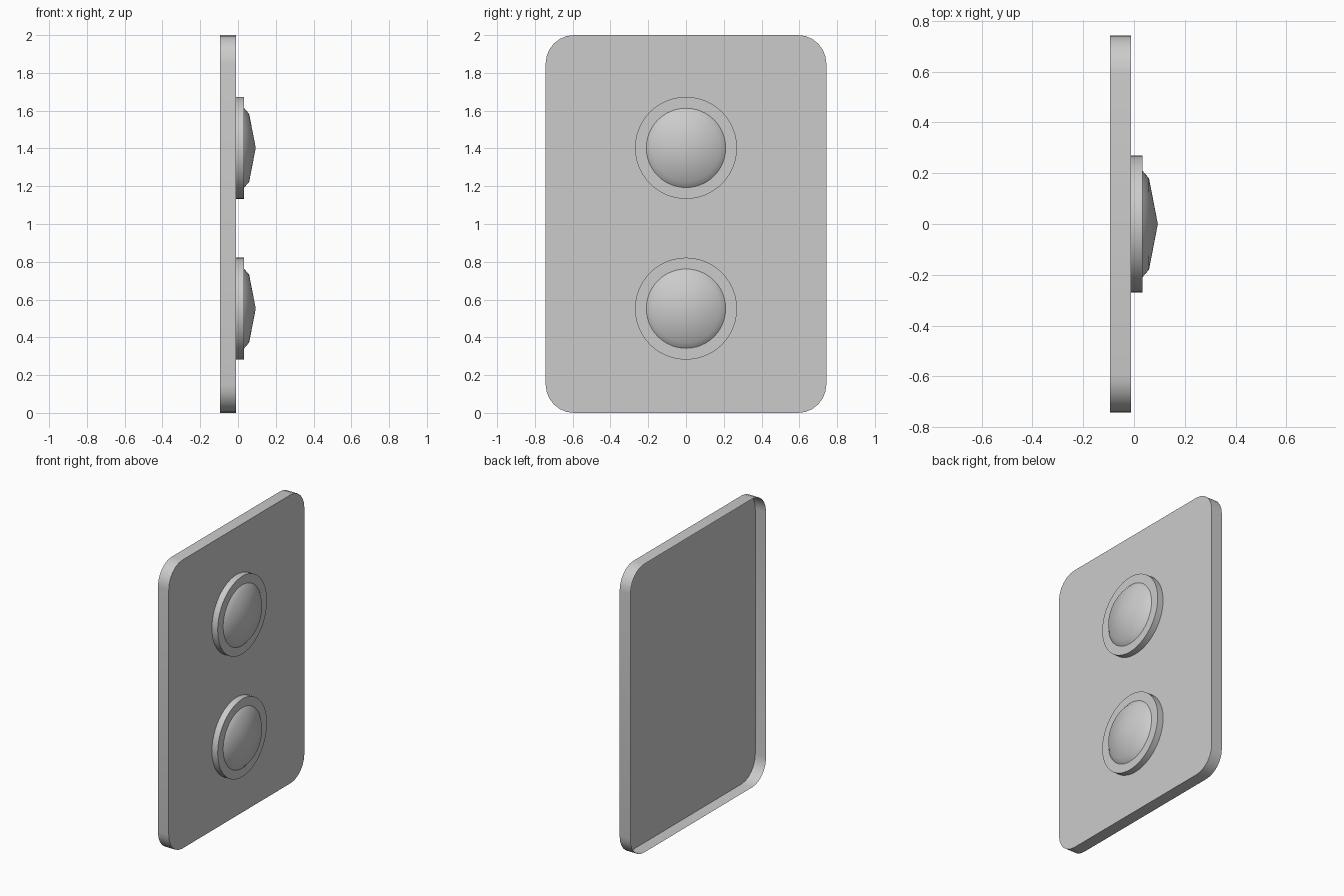
import bpy, bmesh
from math import sin, cos, pi, radians

if "Cube" in bpy.data.objects:
    bpy.data.objects.remove(bpy.data.objects["Cube"])


def finish(name, bm):
    """Turn a bmesh into a smooth-shaded object with sharp hard edges."""
    mesh = bpy.data.meshes.new(name)
    bm.to_mesh(mesh)
    bm.free()
    obj = bpy.data.objects.new(name, mesh)
    bpy.context.collection.objects.link(obj)
    bpy.ops.object.select_all(action='DESELECT')
    obj.select_set(True)
    bpy.context.view_layer.objects.active = obj
    bpy.ops.object.shade_smooth_by_angle(angle=radians(36))
    return obj


def lathe(name, profile, z, steps=48):
    """Spin (x, radius) points about the x axis at height z."""
    bm = bmesh.new()
    rings = []
    for x, r in profile:
        if r == 0:
            rings.append([bm.verts.new((x, 0, z))] * steps)
        else:
            rings.append([bm.verts.new((x, r * cos(2 * pi * i / steps),
                                        z + r * sin(2 * pi * i / steps)))
                          for i in range(steps)])
    for a, b in zip(rings, rings[1:]):
        for i in range(steps):
            j = (i + 1) % steps
            quad = [a[i], a[j], b[j], b[i]]
            bm.faces.new(list(dict.fromkeys(quad)))
    return finish(name, bm)


# Backplate: rounded front panel with a rim, open at the back
HALF_W, HEIGHT, RADIUS, SEGS = 0.743, 2.0, 0.15, 6
X_BACK, X_FRONT = -0.094, -0.011
outline = []
corners = [(1, 1), (-1, 1), (-1, -1), (1, -1)]
for k, (sy, sz) in enumerate(corners):
    for i in range(SEGS + 1):
        a = pi / 2 * (k + i / SEGS)
        outline.append((sy * (HALF_W - RADIUS) + RADIUS * cos(a),
                        HEIGHT / 2 + sz * (HEIGHT / 2 - RADIUS) + RADIUS * sin(a)))
bm = bmesh.new()
front = [bm.verts.new((X_FRONT, y, z)) for y, z in outline]
back = [bm.verts.new((X_BACK, y, z)) for y, z in outline]
bm.faces.new(front)
for i in range(len(outline)):
    j = (i + 1) % len(outline)
    bm.faces.new((back[i], back[j], front[j], front[i]))
finish("backplate", bm)

# Two push buttons: a flat collar with a shallow domed cap
for label, z in (("lower", 0.552), ("upper", 1.403)):
    lathe(label + "_button_collar",
          [(X_FRONT, 0.27), (0.033, 0.27), (0.033, 0.21)], z)
    lathe(label + "_button_cap",
          [(0.033, 0.21), (0.059, 0.18), (0.094, 0)], z)
